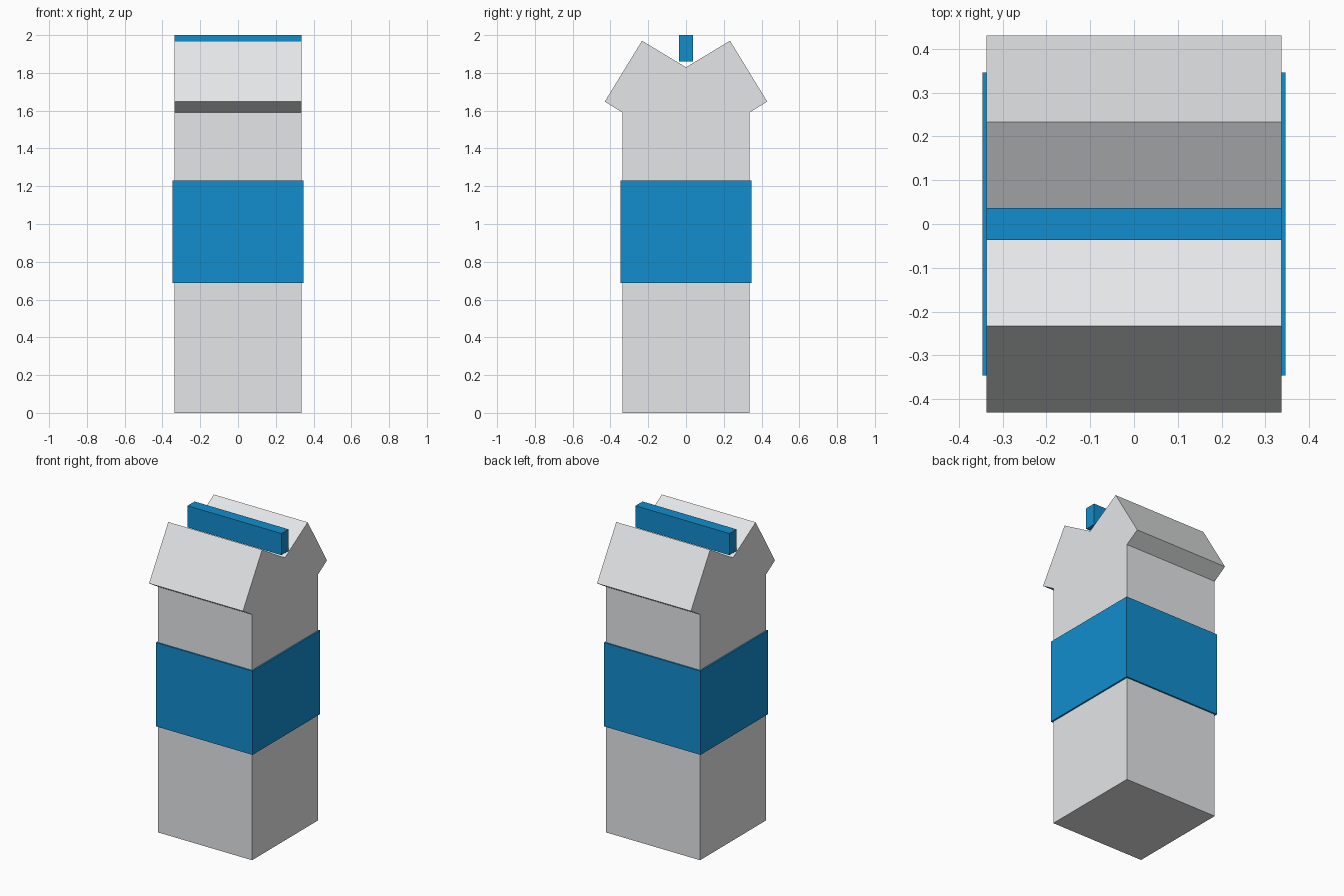
import bpy
import bmesh

cube = bpy.data.objects.get("Cube")
if cube:
    bpy.data.objects.remove(cube, do_unlink=True)


def make_material(name, colour):
    mat = bpy.data.materials.new(name)
    mat.use_nodes = True
    mat.diffuse_color = colour
    mat.node_tree.nodes["Principled BSDF"].inputs["Base Color"].default_value = colour
    return mat


def extrude_profile(name, profile, half_width, mat):
    """Extrude a closed (y, z) outline symmetrically along x."""
    bm = bmesh.new()
    face = bm.faces.new([bm.verts.new((-half_width, y, z)) for y, z in profile])
    moved = bmesh.ops.extrude_face_region(bm, geom=[face])["geom"]
    verts = [v for v in moved if isinstance(v, bmesh.types.BMVert)]
    bmesh.ops.translate(bm, verts=verts, vec=(2 * half_width, 0, 0))
    bmesh.ops.recalc_face_normals(bm, faces=bm.faces)
    mesh = bpy.data.meshes.new(name)
    bm.to_mesh(mesh)
    bm.free()
    mesh.materials.append(mat)
    obj = bpy.data.objects.new(name, mesh)
    bpy.context.collection.objects.link(obj)
    return obj


def rectangle(half_depth, bottom, top):
    return [(-half_depth, bottom), (half_depth, bottom),
            (half_depth, top), (-half_depth, top)]


white = make_material("pale_grey", (0.79, 0.8, 0.81, 1))
blue = make_material("blue", (0.006, 0.27, 0.62, 1))

# Tower with flared eaves and a valley roof, mirrored front to back
HALF = 0.336
side = [(HALF, 0), (HALF, 1.59), (0.43, 1.648), (0.233, 1.97)]
outline = side + [(0, 1.83)] + [(-y, z) for y, z in reversed(side)]
extrude_profile("tower_body", outline, HALF, white)

# Wide band around the middle
extrude_profile("middle_band", rectangle(0.346, 0.688, 1.23), 0.346, blue)

# Bar floating above the roof valley
extrude_profile("roof_bar", rectangle(0.036, 1.86, 2.0), HALF, blue)
